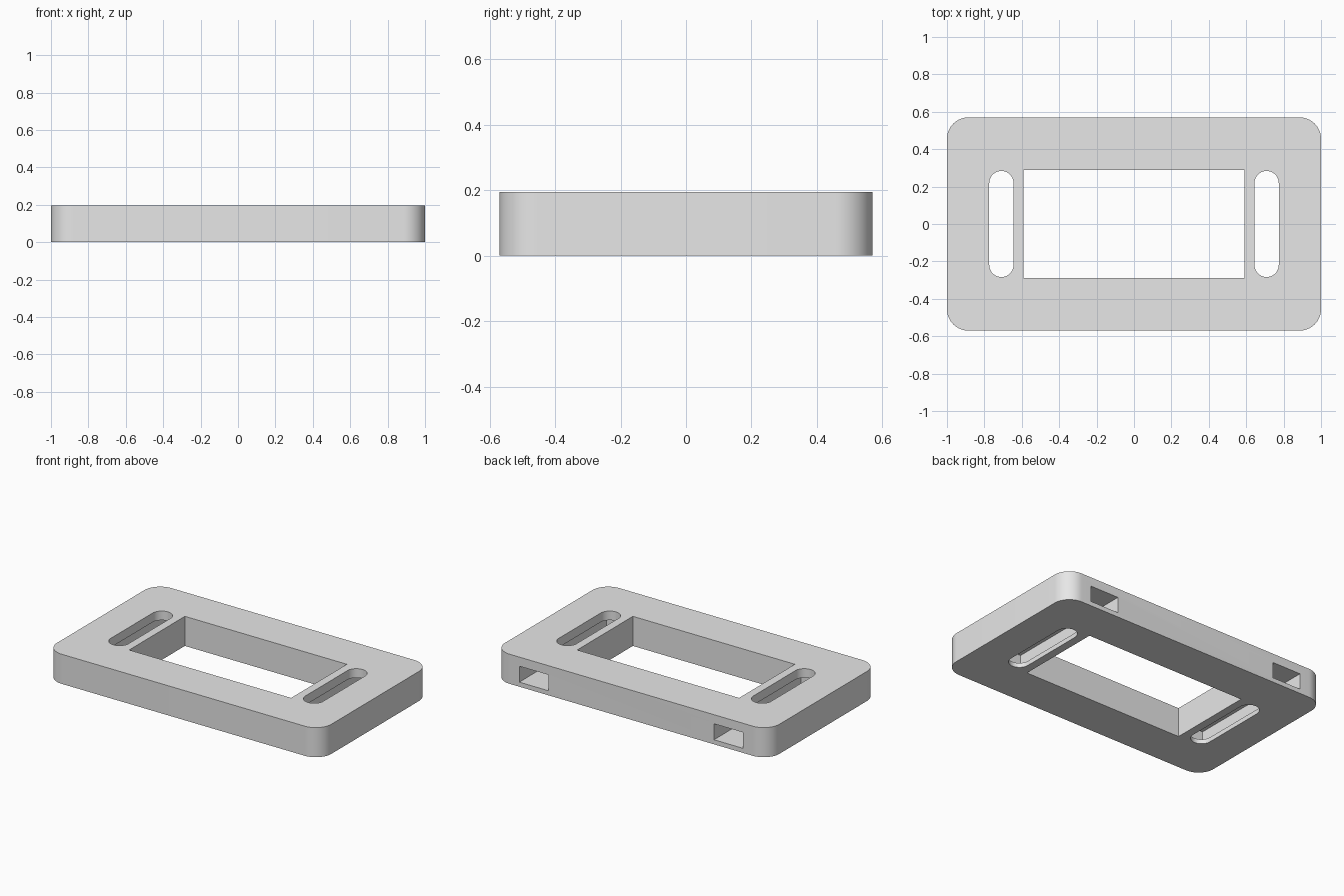
import bpy
import bmesh
from math import pi, cos, sin, radians

cube = bpy.data.objects.get("Cube")
if cube:
    bpy.data.objects.remove(cube, do_unlink=True)

HEIGHT = 0.195

grey = bpy.data.materials.new("light_grey")
grey.use_nodes = True
colour = (0.8, 0.8, 0.8, 1)
grey.diffuse_color = colour
grey.node_tree.nodes["Principled BSDF"].inputs["Base Color"].default_value = colour


def rounded_outline(width, depth, radius, steps):
    """Corner arcs of a rounded rectangle, counter-clockwise."""
    if radius == 0:
        steps = 0
    points = []
    for i, (sx, sy) in enumerate([(1, 1), (-1, 1), (-1, -1), (1, -1)]):
        cx, cy = sx * (width / 2 - radius), sy * (depth / 2 - radius)
        for k in range(steps + 1):
            a = pi / 2 * (i + k / max(steps, 1))
            points.append((cx + radius * cos(a), cy + radius * sin(a)))
    return points


def prism(name, size, centre, z_low, z_high, radius=0, steps=12):
    """Upright prism with a rounded rectangular outline."""
    bm = bmesh.new()
    verts = [bm.verts.new((centre[0] + x, centre[1] + y, z_low))
             for x, y in rounded_outline(*size, radius, steps)]
    bmesh.ops.remove_doubles(bm, verts=verts, dist=0.0001)
    base = bm.faces.new(bm.verts[:])
    top = bmesh.ops.extrude_face_region(bm, geom=[base])["geom"]
    bmesh.ops.translate(bm, vec=(0, 0, z_high - z_low),
                        verts=[g for g in top if isinstance(g, bmesh.types.BMVert)])
    bmesh.ops.recalc_face_normals(bm, faces=bm.faces[:])
    mesh = bpy.data.meshes.new(name)
    bm.to_mesh(mesh)
    bm.free()
    mesh.materials.append(grey)
    obj = bpy.data.objects.new(name, mesh)
    bpy.context.collection.objects.link(obj)
    return obj


# Rounded plate
plate = prism("frame_plate", (2, 1.14), (0, 0), 0, HEIGHT, 0.115, 16)

# Central window
cutters = [prism("window_cutter", (1.18, 0.58), (0, 0), -0.1, HEIGHT + 0.1)]

# Side slots, each crossed by a channel that opens in the back edge
for side, sx in (("left", 1), ("right", -1)):
    x = sx * 0.709
    cutters.append(prism(side + "_slot_cutter", (0.13, 0.567), (x, 0),
                         -0.1, HEIGHT + 0.1, 0.0649))
    y_front, y_back = -0.335, 0.7
    cutters.append(prism(side + "_channel_cutter", (0.212, y_back - y_front),
                         (x, (y_front + y_back) / 2), 0.03, 0.135))

# Cut the openings and keep the result as plain mesh
for cutter in cutters:
    mod = plate.modifiers.new(cutter.name, "BOOLEAN")
    mod.operation = "DIFFERENCE"
    mod.solver = "EXACT"
    mod.object = cutter
bpy.context.view_layer.update()
evaluated = plate.evaluated_get(bpy.context.evaluated_depsgraph_get())
result = bpy.data.meshes.new_from_object(evaluated)
plate.modifiers.clear()
plate.data = result
for cutter in cutters:
    bpy.data.objects.remove(cutter, do_unlink=True)

# Smooth rounded walls, sharp rims
bpy.ops.object.select_all(action="DESELECT")
plate.select_set(True)
bpy.context.view_layer.objects.active = plate
bpy.ops.object.shade_smooth_by_angle(angle=radians(30))
